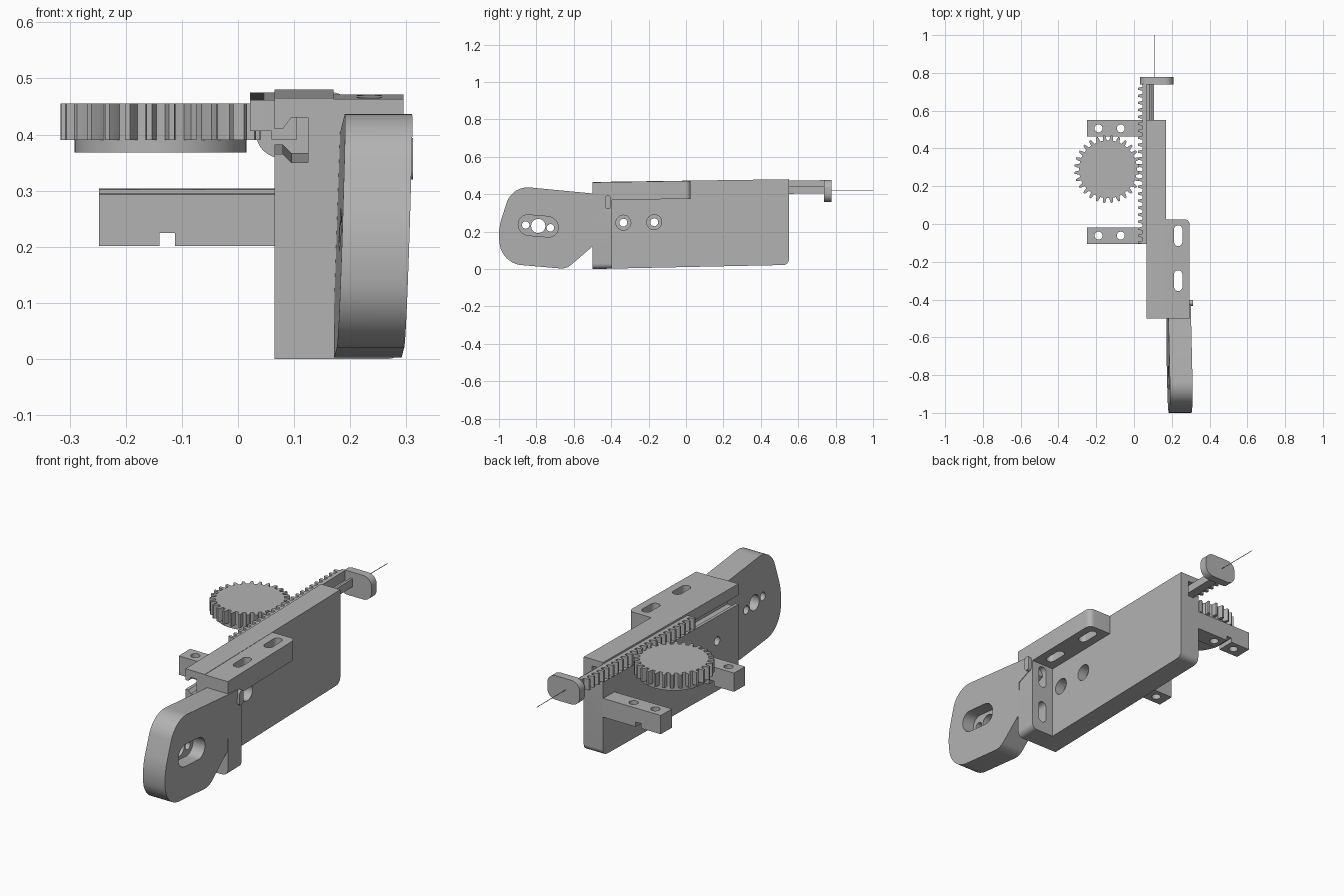
import bpy, bmesh, math
from mathutils import Vector

cube = bpy.data.objects.get("Cube")
if cube:
    bpy.data.objects.remove(cube, do_unlink=True)

grey = bpy.data.materials.new("plain grey")
grey.use_nodes = True
COLOUR = (0.45, 0.45, 0.45, 1)
grey.diffuse_color = COLOUR
grey.node_tree.nodes["Principled BSDF"].inputs["Base Color"].default_value = COLOUR


# ---- helpers ----
def tilt(v):
    """Slight rise of the slider assembly towards the back."""
    v.z += 0.016 * (v.y + 0.5)


def lean(v):
    """Slight lean of the paddle."""
    v.x += 0.035 * (v.z - 0.2) - 0.02 * (v.y + 0.75)


def rounded(corners, steps=8):
    """Polygon from (a, b, radius) corners."""
    out = []
    for i, (a, b, r) in enumerate(corners):
        p = Vector((a, b))
        if r == 0:
            out.append(p)
            continue
        u = (Vector(corners[i - 1][:2]) - p).normalized()
        w = (Vector(corners[(i + 1) % len(corners)][:2]) - p).normalized()
        half = u.angle(w) / 2
        centre = p + (u + w).normalized() * r / math.sin(half)
        s, e = p + u * r / math.tan(half) - centre, p + w * r / math.tan(half) - centre
        sweep = s.angle_signed(e)
        for k in range(steps + 1):
            t = -sweep * k / steps
            c, d = math.cos(t), math.sin(t)
            out.append(centre + Vector((s.x * c - s.y * d, s.x * d + s.y * c)))
    return out


def slot(a, b, da, db):
    """Rounded slot centred on (a, b) with half sizes da, db."""
    r = min(da, db) * 0.995
    return rounded([(a - da, b - db, r), (a + da, b - db, r),
                    (a + da, b + db, r), (a - da, b + db, r)])


def circle(a, b, r, n=32):
    return [(a + r * math.cos(math.tau * i / n), b + r * math.sin(math.tau * i / n))
            for i in range(n)]


def prism(name, pts, axis, lo, hi, bend=None, bevel=None, radius=0.02):
    """Extrude a 2D profile along an axis, optionally rounding chosen edges."""
    place = {"x": lambda p, h: (h, p[0], p[1]),
             "y": lambda p, h: (p[0], h, p[1]),
             "z": lambda p, h: (p[0], p[1], h)}[axis]
    bm = bmesh.new()
    base = bm.faces.new([bm.verts.new(place(p, lo)) for p in pts])
    ext = bmesh.ops.extrude_face_region(bm, geom=[base])["geom"]
    move = Vector(place((0, 0), hi - lo))
    bmesh.ops.translate(bm, vec=move, verts=[g for g in ext if isinstance(g, bmesh.types.BMVert)])
    if bevel:
        edges = [e for e in bm.edges if all(bevel(v.co) for v in e.verts)]
        bmesh.ops.bevel(bm, geom=edges, offset=radius, segments=6, profile=0.5, affect="EDGES")
    bmesh.ops.recalc_face_normals(bm, faces=bm.faces)
    if bend:
        for v in bm.verts:
            bend(v.co)
    mesh = bpy.data.meshes.new(name)
    bm.to_mesh(mesh)
    bm.free()
    mesh.materials.append(grey)
    obj = bpy.data.objects.new(name, mesh)
    bpy.context.collection.objects.link(obj)
    return obj


def cut(obj, *cutters):
    """Subtract each cutter and remove it."""
    for c in cutters:
        c.hide_render = True
        mod = obj.modifiers.new("cut", "BOOLEAN")
        mod.operation, mod.solver, mod.object = "DIFFERENCE", "EXACT", c
        bpy.context.view_layer.update()
        done = bpy.data.meshes.new_from_object(
            obj.evaluated_get(bpy.context.evaluated_depsgraph_get()))
        obj.modifiers.clear()
        obj.data = done
        bpy.data.objects.remove(c, do_unlink=True)
    return obj


def near(a, b):
    return abs(a - b) < 1e-4


parts = []

# ---- main body with dovetail groove and two counterbored holes ----
body = prism("main_body", rounded([(-0.5, 0, 0), (0.55, 0.005, 0.03), (0.55, 0.463, 0), (-0.5, 0.465, 0)]),
             "x", 0.065, 0.17, tilt)
groove = [(0.05, 0.41), (0.08, 0.41), (0.095, 0.43), (0.125, 0.43),
          (0.125, 0.35), (0.095, 0.35), (0.08, 0.365), (0.05, 0.365)]
cutters = [prism("groove_cutter", groove, "y", -0.6, 0.7, tilt)]
for y in (-0.335, -0.17):
    cutters.append(prism("hole_cutter", circle(y, 0.245, 0.021), "x", 0, 0.3, tilt))
    cutters.append(prism("bore_cutter", circle(y, 0.245, 0.04), "x", 0.12, 0.3, tilt))
parts.append(cut(body, *cutters))

# ---- L-shaped mounting flange: top shelf and front wall, slotted ----
profile = [(-0.5, 0), (-0.395, 0), (-0.395, 0.367), (0.025, 0.367), (0.025, 0.463), (-0.5, 0.463)]
flange = prism("mounting_flange", profile, "x", 0.17, 0.295, tilt,
               lambda c: near(c.x, 0.295) and (near(c.y, 0.025) or near(c.z, 0)), 0.028)
cutters = [prism("slot_cutter", slot(0.234, y, 0.022, 0.055), "z", 0.3, 0.6, tilt)
           for y in (-0.062, -0.3)]
cutters += [prism("slot_cutter", slot(0.234, z, 0.022, 0.055), "y", -0.6, -0.3, tilt)
            for z in (0.11, 0.3)]
parts.append(cut(flange, *cutters))

# ---- paddle with recess and three holes ----
outline = rounded([(-0.43, 0.397, 0), (-0.93, 0.445, 0.12), (-1.005, 0.21, 0.3),
                   (-0.985, 0.03, 0.13), (-0.64, 0, 0.08), (-0.5, 0.12, 0),
                   (-0.49, 0.29, 0), (-0.42, 0.32, 0)], 12)
paddle = prism("paddle", outline, "x", 0.18, 0.3, lean)
recess = [(y, z - 0.08 * (y + 0.79)) for y, z in slot(-0.79, 0.23, 0.107, 0.055)]
cutters = [prism("recess_cutter", recess, "x", 0.235, 0.4, lean)]
for y, z, r in ((-0.857, 0.235, 0.02), (-0.79, 0.23, 0.038), (-0.725, 0.22, 0.02)):
    cutters.append(prism("hole_cutter", circle(y, z, r), "x", 0.1, 0.4, lean))
parts.append(cut(paddle, *cutters))
parts.append(prism("stop_nub", slot(-0.418, 0.357, 0.015, 0.037), "x", 0.29, 0.312))

# ---- two drilled support arms ----
for label, y0, y1 in (("front", -0.105, -0.018), ("back", 0.462, 0.55)):
    shape = [(-0.248, 0.195), (-0.14, 0.195), (-0.14, 0.218), (-0.112, 0.218),
             (-0.112, 0.195), (0.065, 0.195), (0.065, 0.287), (-0.248, 0.287)]
    arm = prism(label + "_arm", shape, "y", y0, y1, tilt, lambda c: near(c.x, -0.248), 0.0)
    mid = (y0 + y1) / 2
    parts.append(cut(arm, *[prism("hole_cutter", circle(x, mid, 0.021), "z", 0.1, 0.5, tilt)
                            for x in (-0.188, -0.07)]))

# ---- spur gear and its hub ----
TEETH, GX, GY = 28, -0.138, 0.29
points = []
for i in range(TEETH):
    for frac, r in ((-0.28, 0.153), (-0.22, 0.166), (-0.12, 0.179),
                    (0.12, 0.179), (0.22, 0.166), (0.28, 0.153)):
        a = math.tau * (i + 0.5 + frac) / TEETH
        points.append((GX + r * math.cos(a), GY + r * math.sin(a)))
parts.append(prism("gear", points, "z", 0.39, 0.455))
parts.append(prism("gear_hub", circle(GX, GY, 0.153, 64), "z", 0.368, 0.39))

# ---- toothed rack ----
PITCH = 0.037
points = [(0.065, -0.105), (0.065, 0.742), (0.046, 0.742)]
for i in range(22, -1, -1):
    y = GY + (i - 10.5) * PITCH + PITCH / 2 - PITCH / 2
    points += [(0.046, y + 0.011), (0.021, y + 0.005), (0.021, y - 0.005), (0.046, y - 0.011)]
points = [(x, min(max(y, -0.105), 0.742)) for x, y in points] + [(0.046, -0.105)]
parts.append(prism("rack", points, "z", 0.4, 0.455, tilt))

# ---- sliding rail, end knob and wire ----
rail = [(0.06, 0.407), (0.081, 0.407), (0.094, 0.425), (0.105, 0.425),
        (0.105, 0.385), (0.06, 0.385)]
parts.append(prism("sliding_rail", rail, "y", -0.105, 0.742, tilt))
knob = rounded([(0.032, 0.358, 0.045), (0.208, 0.358, 0.045),
                (0.208, 0.476, 0.045), (0.032, 0.476, 0.045)])
parts.append(prism("end_knob", knob, "y", 0.738, 0.778))
parts.append(prism("wire", circle(0.11, 0.42, 0.0015, 8), "y", 0.778, 1.0))

# ---- smooth the round surfaces, keep edges sharp ----
bpy.ops.object.select_all(action="DESELECT")
for obj in parts:
    obj.select_set(True)
bpy.context.view_layer.objects.active = parts[0]
bpy.ops.object.shade_smooth_by_angle(angle=math.radians(30))
